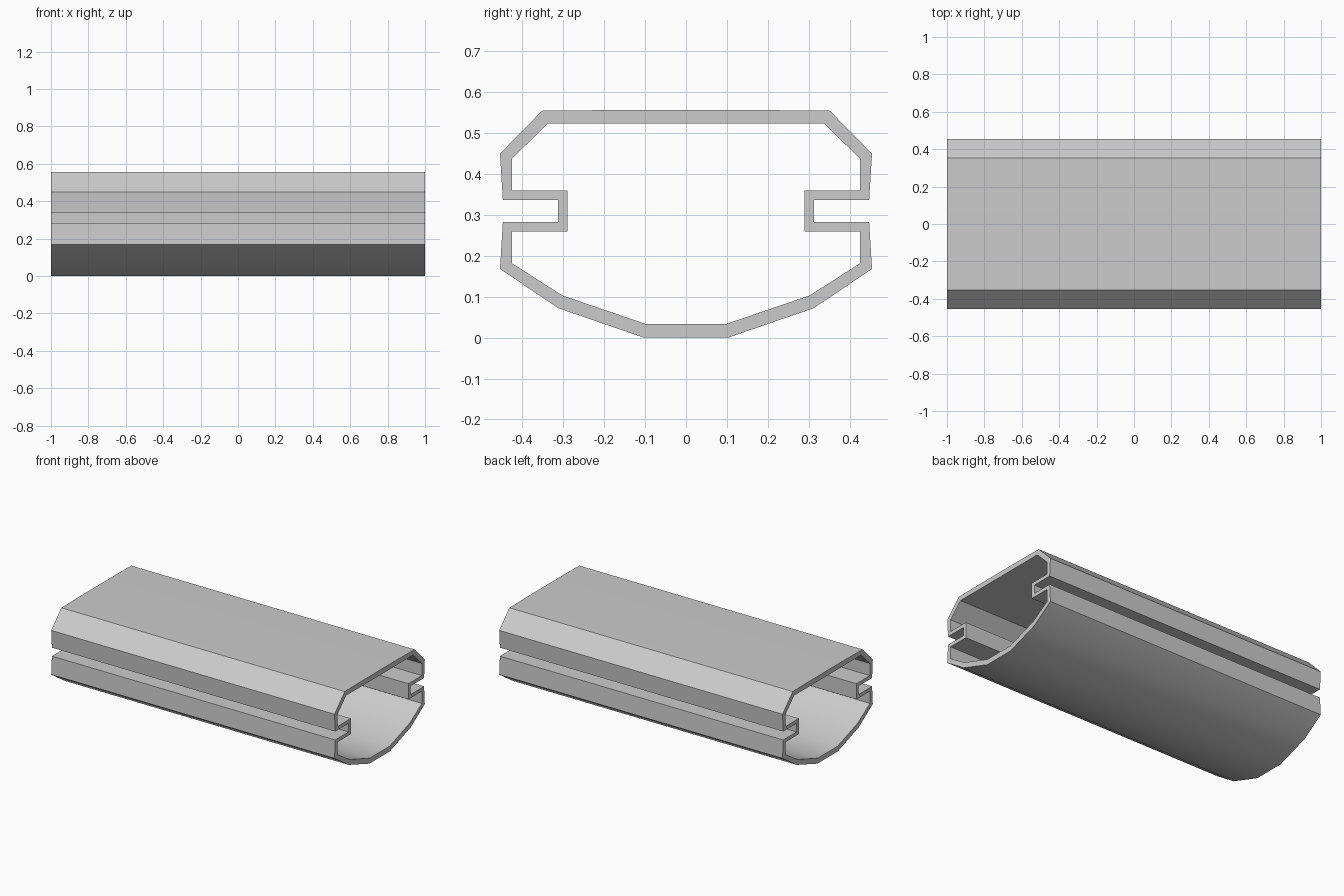
import bpy, bmesh, math

if "Cube" in bpy.data.objects:
    bpy.data.objects.remove(bpy.data.objects["Cube"])

# Right half of the cross-section (y, z), top to bottom; both walls match point for point
OUTER = [(0.155, 0.557), (0.352, 0.555), (0.455, 0.45), (0.448, 0.337), (0.313, 0.337),
         (0.313, 0.283), (0.448, 0.283), (0.455, 0.168), (0.312, 0.072), (0.103, 0.0)]
INNER = [(0.15, 0.524), (0.338, 0.524), (0.426, 0.437), (0.426, 0.36), (0.29, 0.36),
         (0.29, 0.26), (0.426, 0.26), (0.426, 0.182), (0.302, 0.103), (0.1, 0.034)]
HALF_LENGTH = 1.0


def full_loop(half):
    """Mirror a half profile across y = 0 into a closed loop."""
    return half + [(-y, z) for y, z in reversed(half)]


def add_loop(bm, half, x):
    return [bm.verts.new((x, y, z)) for y, z in full_loop(half)]


def bridge(bm, a, b):
    n = len(a)
    for i in range(n):
        j = (i + 1) % n
        bm.faces.new((a[i], a[j], b[j], b[i]))


# Hollow extruded rail: outer wall, end rim, inner wall, other end rim
bm = bmesh.new()
loops = [add_loop(bm, OUTER, -HALF_LENGTH), add_loop(bm, OUTER, HALF_LENGTH),
         add_loop(bm, INNER, HALF_LENGTH), add_loop(bm, INNER, -HALF_LENGTH)]
for k in range(4):
    bridge(bm, loops[k], loops[(k + 1) % 4])
bmesh.ops.recalc_face_normals(bm, faces=bm.faces[:])

mesh = bpy.data.meshes.new("slotted_rail")
bm.to_mesh(mesh)
bm.free()
rail = bpy.data.objects.new("slotted_rail", mesh)
bpy.context.collection.objects.link(rail)

# Smooth the rounded underside and crowned top, keep the corners sharp
bpy.context.view_layer.objects.active = rail
rail.select_set(True)
bpy.ops.object.shade_smooth_by_angle(angle=math.radians(30))
